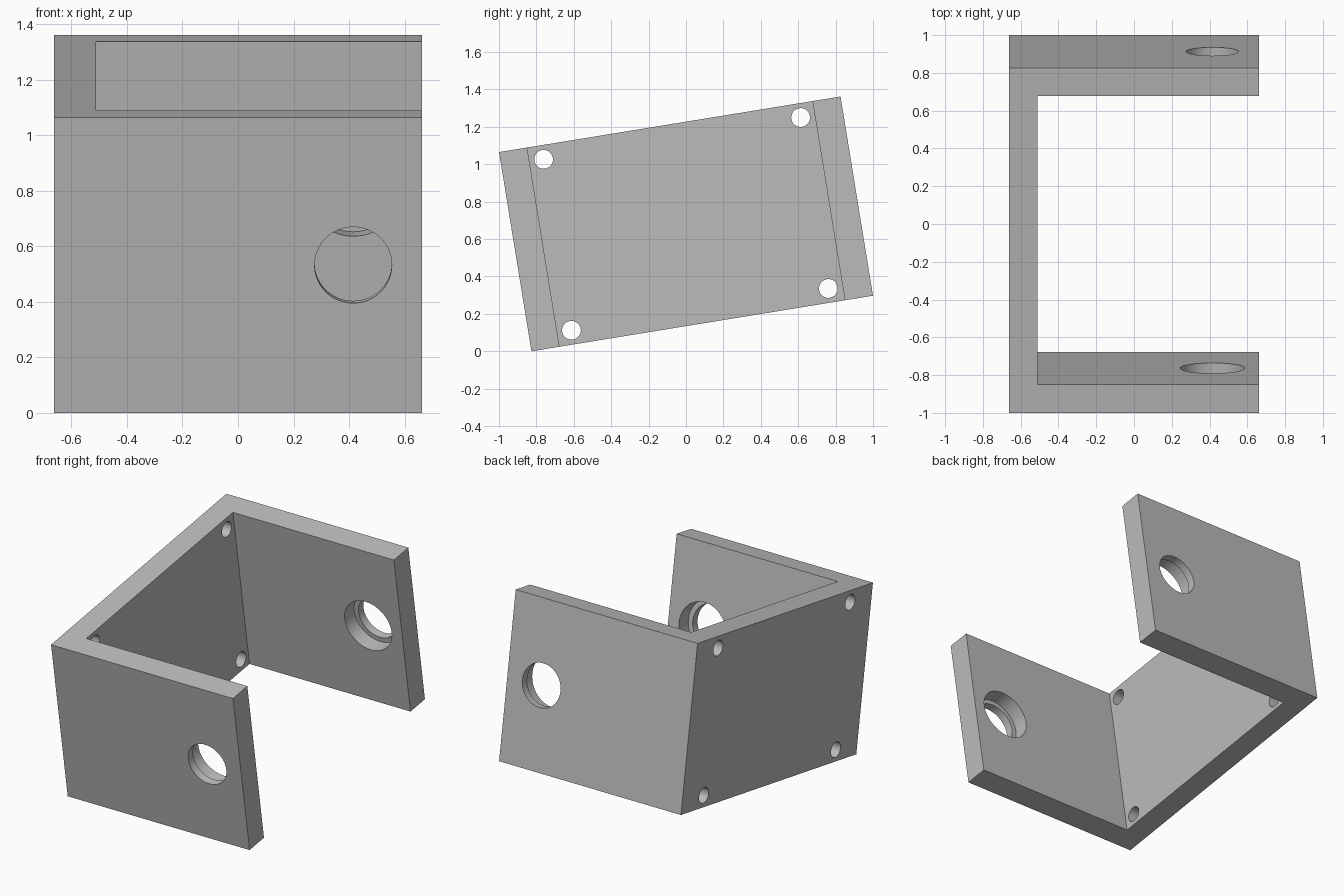
import bpy, bmesh, math
from mathutils import Matrix, Vector

if "Cube" in bpy.data.objects:
    bpy.data.objects.remove(bpy.data.objects["Cube"])

LENGTH, HEIGHT, DEPTH, WALL = 1.85, 1.079, 1.326, 0.152
TILT = math.radians(9.24)
X, Y, Z = DEPTH / 2, LENGTH / 2, HEIGHT / 2

# Plain grey material
grey = bpy.data.materials.new("plain_grey")
grey.use_nodes = True
colour = (0.5, 0.5, 0.5, 1)
grey.diffuse_color = colour
grey.node_tree.nodes["Principled BSDF"].inputs["Base Color"].default_value = colour


def add_object(name, bm):
    mesh = bpy.data.meshes.new(name)
    bm.normal_update()
    bm.to_mesh(mesh)
    bm.free()
    mesh.materials.append(grey)
    obj = bpy.data.objects.new(name, mesh)
    bpy.context.collection.objects.link(obj)
    return obj


def cylinder(start, end, radius):
    """Closed cylinder between two points, used as a drill."""
    start, end = Vector(start), Vector(end)
    axis = end - start
    turn = axis.to_track_quat("Z", "Y").to_matrix().to_4x4()
    bm = bmesh.new()
    bmesh.ops.create_cone(bm, cap_ends=True, segments=64, radius1=radius,
                          radius2=radius, depth=axis.length,
                          matrix=Matrix.Translation((start + end) / 2) @ turn)
    return add_object("drill", bm)


# U-shaped bracket: back plate with two end walls, open towards +x
bm = bmesh.new()
profile = [(-X, -Y), (X, -Y), (X, WALL - Y), (WALL - X, WALL - Y),
           (WALL - X, Y - WALL), (X, Y - WALL), (X, Y), (-X, Y)]
base = bm.faces.new([bm.verts.new((x, y, -Z)) for x, y in profile])
top = bmesh.ops.extrude_face_region(bm, geom=[base])["geom"]
bmesh.ops.translate(bm, vec=(0, 0, HEIGHT),
                    verts=[g for g in top if isinstance(g, bmesh.types.BMVert)])
bmesh.ops.recalc_face_normals(bm, faces=bm.faces)
bracket = add_object("bracket", bm)

# Stepped shaft holes in the end walls, screw holes in the back plate corners
drills = []
SHAFT_X, LIP = 0.415, 0.052
for side in (-1, 1):
    drills.append(cylinder((SHAFT_X, side * 0.7, 0), (SHAFT_X, side * 1.1, 0), 0.139))
    drills.append(cylinder((SHAFT_X, side * 0.7, 0), (SHAFT_X, side * (Y - LIP), 0), 0.171))
    for level in (-1, 1):
        y, z = side * 0.696, level * 0.463
        drills.append(cylinder((-X - 0.1, y, z), (WALL - X + 0.1, y, z), 0.05))

bpy.ops.object.select_all(action="DESELECT")
bpy.context.view_layer.objects.active = bracket
bracket.select_set(True)
for drill in drills:
    cut = bracket.modifiers.new("hole", "BOOLEAN")
    cut.operation, cut.solver, cut.object = "DIFFERENCE", "EXACT", drill
    bpy.ops.object.modifier_apply(modifier=cut.name)
    bpy.data.objects.remove(drill)

# Smooth hole walls with crisp edges
bpy.ops.object.shade_smooth_by_angle(angle=math.radians(30))

# Tilt the bracket and rest its lowest edge on the ground
bracket.data.transform(Matrix.Rotation(TILT, 4, "X"))
lowest = min(v.co.z for v in bracket.data.vertices)
bracket.data.transform(Matrix.Translation((0, 0, -lowest)))
